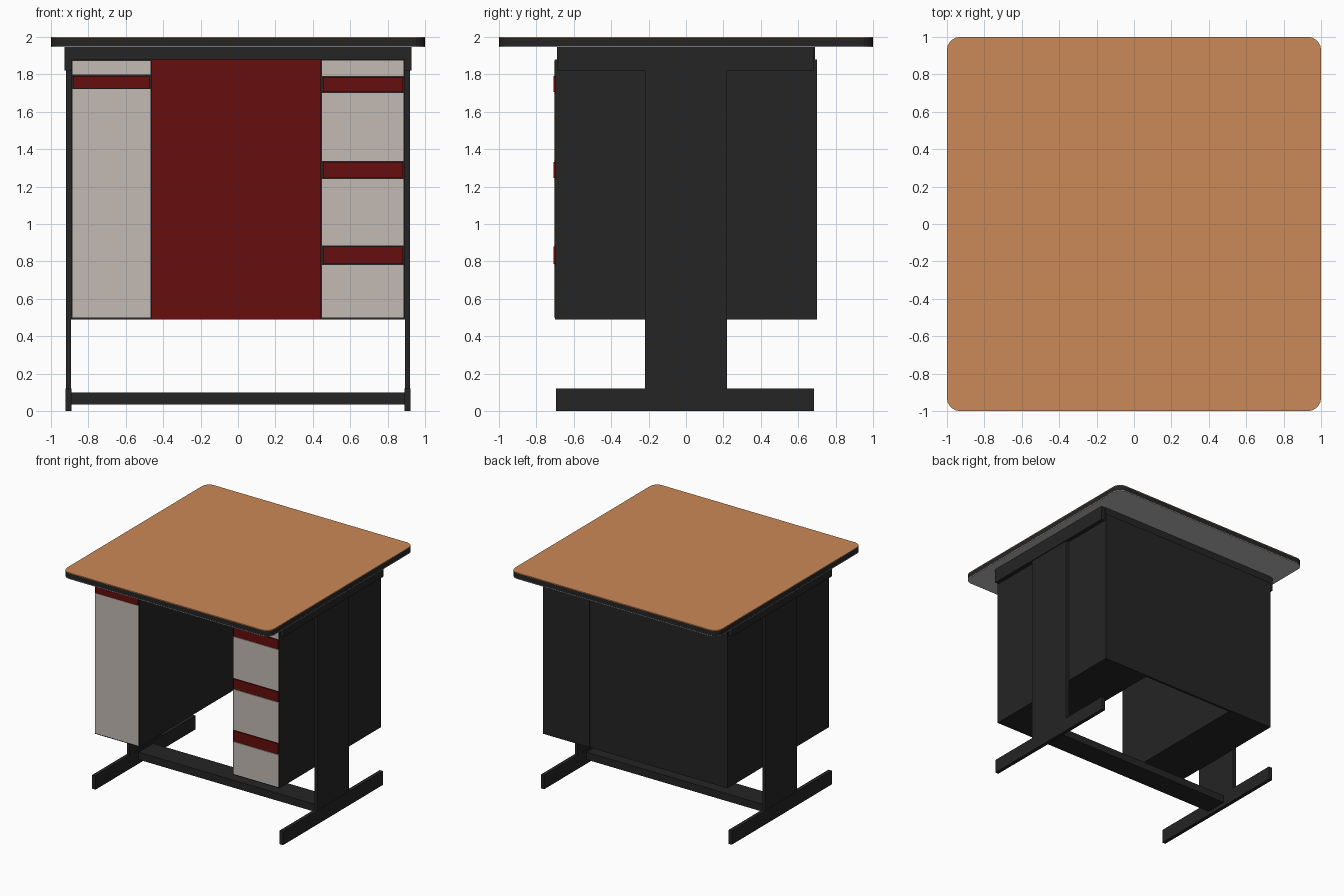
import bpy, bmesh

if "Cube" in bpy.data.objects:
    bpy.data.objects.remove(bpy.data.objects["Cube"])


def material(name, rgb):
    m = bpy.data.materials.new(name)
    m.diffuse_color = (*rgb, 1)
    m.use_nodes = True
    m.node_tree.nodes["Principled BSDF"].inputs["Base Color"].default_value = m.diffuse_color
    return m


BLACK = material("black_metal", (0.018, 0.018, 0.018))
WOOD = material("orange_wood", (0.60, 0.25, 0.095))
CREAM = material("warm_white", (0.55, 0.49, 0.45))
RED = material("dark_red", (0.135, 0.004, 0.004))
GREY = material("light_grey", (0.52, 0.52, 0.52))


def box(name, x, y, z, mat, corner=0.0):
    """Box from min/max ranges; corner rounds the vertical edges."""
    bm = bmesh.new()
    bmesh.ops.create_cube(bm, size=1)
    for v in bm.verts:
        v.co = [r[0] if c < 0 else r[1] for c, r in zip(v.co, (x, y, z))]
    if corner:
        upright = [e for e in bm.edges
                   if abs(e.verts[0].co.z - e.verts[1].co.z) > 1e-5]
        bmesh.ops.bevel(bm, geom=upright, offset=corner, segments=5,
                        profile=0.5, affect='EDGES')
    bm.normal_update()
    me = bpy.data.meshes.new(name)
    bm.to_mesh(me)
    bm.free()
    me.materials.append(mat)
    ob = bpy.data.objects.new(name, me)
    bpy.context.collection.objects.link(ob)
    return ob


# Tabletop: grey underside, black edge band, wood surface
full = (-1, 1)
box("tabletop_underside", full, full, (1.945, 1.951), GREY, 0.07)
box("tabletop_edge", full, full, (1.951, 1.994), BLACK, 0.07)
box("tabletop_surface", full, full, (1.994, 2.0), WOOD, 0.07)

# Support frame under the top
box("top_frame", (-0.89, 0.89), (-0.69, 0.69), (1.88, 1.945), BLACK)

# Side beams, posts and feet, mirrored left and right
for side, s in (("left", -1), ("right", 1)):
    def xr(a, b):
        return tuple(sorted((s * a, s * b)))
    box(side + "_beam", xr(0.89, 0.927), (-0.69, 0.685), (1.82, 1.945), BLACK)
    box(side + "_post", xr(0.892, 0.92), (-0.22, 0.22), (0.12, 1.82), BLACK)
    box(side + "_foot", xr(0.89, 0.922), (-0.695, 0.685), (0, 0.12), BLACK)

# Low stretcher between the posts
box("stretcher", (-0.892, 0.892), (-0.10, 0.10), (0.035, 0.10), BLACK)

# Pedestal cabinets
box("left_cabinet", (-0.892, -0.46), (-0.70, 0.70), (0.49, 1.88), BLACK)
box("right_cabinet", (0.44, 0.892), (-0.70, 0.70), (0.49, 1.88), BLACK)

# Back panel, red on the knee-space side
panel = box("back_panel", (-0.46, 0.44), (0.68, 0.699), (0.49, 1.88), BLACK)
panel.data.materials.append(RED)
for f in panel.data.polygons:
    if f.normal.y < -0.5:
        f.material_index = 1


# Cabinet fronts: cream panels with red grip strips
def fronts(name, x, panels, grips):
    for i, z in enumerate(panels):
        box(f"{name}_panel_{i + 1}", x, (-0.706, -0.70), z, CREAM)
    for i, z in enumerate(grips):
        box(f"{name}_grip_{i + 1}", (x[0] + 0.004, x[1] - 0.004),
            (-0.709, -0.70), z, RED)


fronts("door", (-0.885, -0.468),
       [(0.50, 1.722), (1.80, 1.872)], [(1.725, 1.79)])
fronts("drawer", (0.45, 0.885),
       [(0.50, 0.782), (0.886, 1.24), (1.338, 1.70), (1.79, 1.875)],
       [(0.787, 0.88), (1.245, 1.332), (1.705, 1.785)])
